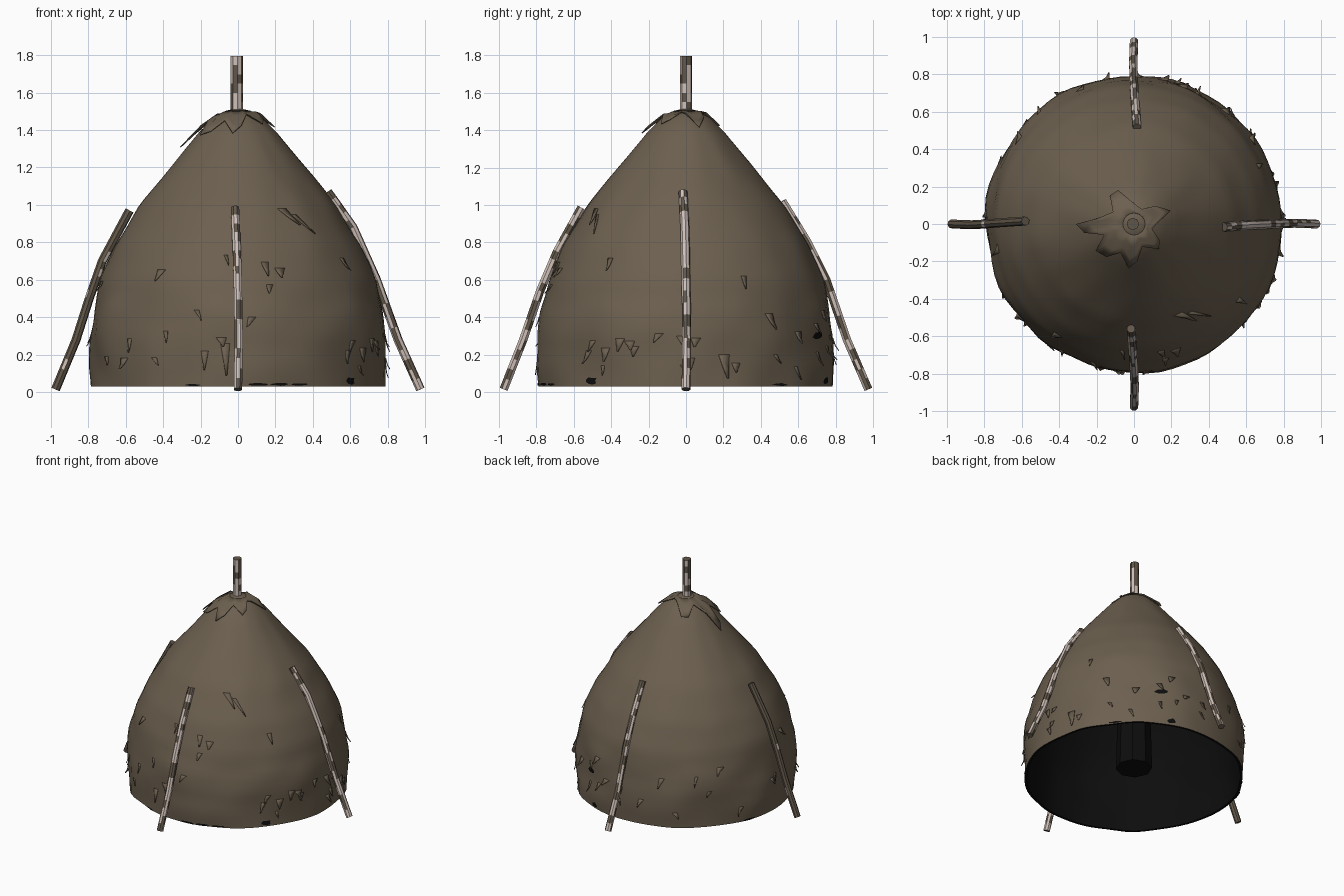
import bpy, bmesh, math, random
from mathutils import Vector, noise

if "Cube" in bpy.data.objects:
    bpy.data.objects.remove(bpy.data.objects["Cube"])

random.seed(4)


def material(name, rgb):
    m = bpy.data.materials.new(name)
    m.diffuse_color = (*rgb, 1)
    m.use_nodes = True
    m.node_tree.nodes["Principled BSDF"].inputs["Base Color"].default_value = m.diffuse_color
    return m


HIDE = material("brown hide", (0.150, 0.116, 0.078))
BARK = material("brown bark", (0.120, 0.094, 0.066))
PALE = material("pale bark", (0.62, 0.52, 0.47))
BLACK = material("black lining", (0.004, 0.004, 0.004))


def finish(name, bm, mats, angle=40):
    bmesh.ops.recalc_face_normals(bm, faces=bm.faces)
    me = bpy.data.meshes.new(name)
    bm.to_mesh(me)
    bm.free()
    for m in mats:
        me.materials.append(m)
    ob = bpy.data.objects.new(name, me)
    bpy.context.collection.objects.link(ob)
    bpy.ops.object.select_all(action='DESELECT')
    bpy.context.view_layer.objects.active = ob
    ob.select_set(True)
    bpy.ops.object.shade_smooth_by_angle(angle=math.radians(angle))
    return ob


# Dome profile as (radius, height), bottom to top
PROFILE = [(0.785, 0.03), (0.79, 0.15), (0.788, 0.3), (0.775, 0.42), (0.735, 0.6), (0.66, 0.78),
           (0.525, 1.0), (0.37, 1.19), (0.21, 1.385), (0.13, 1.465), (0.05, 1.507), (0.012, 1.515)]


def radius_at(z):
    for (r0, z0), (r1, z1) in zip(PROFILE, PROFILE[1:]):
        if z <= z1:
            return r0 + (r1 - r0) * max(0, (z - z0) / (z1 - z0))
    return 0.012


def height_at(r):
    for (r0, z0), (r1, z1) in zip(PROFILE[2:], PROFILE[3:]):
        if r >= r1:
            return z0 + (z1 - z0) * (r0 - r) / (r0 - r1)
    return 1.515


def on_dome(a, z, lift=0.0):
    # Point on the lumpy hide; lumps are stronger near the ground
    c, s = math.cos(a), math.sin(a)
    lump = noise.noise(Vector((c * 3, s * 3, z * 4))) * (0.022 if z < 0.5 else 0.01)
    r = max(0.002, radius_at(z) + lump * min(1, radius_at(z) * 2) + lift)
    return Vector((c * r, s * r, z))


# Hide cover: outer skin and black inner skin joined at the rim
bm = bmesh.new()
SEG = 72
zs = [0.03 + 0.04 * i for i in range(34)] + [1.385, 1.425, 1.465, 1.49, 1.507, 1.515]
path = [(z, 0.0) for z in reversed(zs)] + [(z, -0.018) for z in zs]
rows = [[bm.verts.new(on_dome(2 * math.pi * k / SEG, z, l) - Vector((0, 0, -l * 0.6 if z > 1 else 0)))
         for k in range(SEG)] for z, l in path]
for i in range(len(rows) - 1):
    for k in range(SEG):
        n = (k + 1) % SEG
        f = bm.faces.new((rows[i][k], rows[i][n], rows[i + 1][n], rows[i + 1][k]))
        f.material_index = 1 if i >= len(zs) - 1 else 0
bm.faces.new(rows[0])
bm.faces.new(rows[-1]).material_index = 1
finish("hide_cover", bm, [HIDE, BLACK], 50)

# Torn collar round the top, lower edge given as (degrees, reach)
EDGE = [(0, 0.12), (20, 0.21), (40, 0.15), (62, 0.09), (90, 0.11), (115, 0.2), (130, 0.2),
        (150, 0.13), (172, 0.2), (180, 0.31), (190, 0.27), (200, 0.17), (215, 0.25), (230, 0.23),
        (245, 0.17), (263, 0.24), (275, 0.2), (290, 0.13), (315, 0.19), (328, 0.16), (345, 0.1)]
bm = bmesh.new()
rings = []
for t in (0, 0.35, 0.7, 1):
    ring = []
    for d, reach in EDGE:
        r = 0.06 + (reach - 0.06) * t
        a = math.radians(d)
        ring.append(bm.verts.new((r * math.cos(a), r * math.sin(a),
                                  height_at(r) + 0.004 + 0.028 * t * t * reach / 0.2)))
    rings.append(ring)
for r0, r1 in zip(rings, rings[1:]):
    for k in range(len(EDGE)):
        n = (k + 1) % len(EDGE)
        bm.faces.new((r0[k], r0[n], r1[n], r1[k]))
collar = finish("torn_collar", bm, [HIDE])
collar.modifiers.new("thickness", 'SOLIDIFY').thickness = 0.006

# Torn flaps: small curled tongues, (degrees, height, width, length, lift, lean)
FLAPS = [(-64, 0.98, 0.05, 0.10, 0.03, 0.08), (-58, 0.95, 0.03, 0.12, 0.025, 0.1),
         (-95, 0.26, 0.05, 0.20, 0.02, 0.01), (-103, 0.22, 0.04, 0.12, 0.02, 0.0),
         (15, 0.2, 0.06, 0.15, 0.03, 0.02), (-2, 0.3, 0.05, 0.1, 0.03, 0.04),
         (35, 0.42, 0.05, 0.1, 0.03, 0.03), (25, 0.62, 0.03, 0.08, 0.015, 0.0)]
for _ in range(46):
    low = random.random() < 0.75
    FLAPS.append((random.uniform(0, 360), random.uniform(0.12, 0.32) if low else random.uniform(0.3, 0.75),
                  random.uniform(0.02, 0.06), random.uniform(0.05, 0.09),
                  random.uniform(0.012, 0.04), random.uniform(-0.04, 0.04)))
bm = bmesh.new()
for deg, z, w, length, lift, lean in FLAPS:
    a = math.radians(deg)
    prev = None
    for t in (0, 0.5, 0.85):
        half, zz = w * (1 - t) / 2, max(0.03, z - length * t)
        rad = radius_at(zz)
        pair = [bm.verts.new(on_dome(a + (lean * t + s * half) / rad, zz, 0.002 + lift * t * t))
                for s in (-1, 1)]
        if prev:
            bm.faces.new((prev[0], prev[1], pair[1], pair[0]))
        prev = pair
flaps = finish("torn_flaps", bm, [HIDE])
flaps.modifiers.new("thickness", 'SOLIDIFY').thickness = 0.004

# Holes and frayed gaps shown as thin black plates: (degrees, height, half width, half height)
HOLES = [(65, 0.3, 0.06, 0.022), (-83, 0.04, 0.06, 0.008), (-74, 0.042, 0.05, 0.009),
         (-66, 0.04, 0.06, 0.008), (-40, 0.06, 0.04, 0.02), (-108, 0.037, 0.05, 0.006),
         (70, 0.06, 0.04, 0.02), (40, 0.04, 0.06, 0.008), (160, 0.04, 0.06, 0.008)]
bm = bmesh.new()
for deg, z, hw, hh in HOLES:
    ring = []
    for k in range(9):
        q, j = 2 * math.pi * k / 9, random.uniform(0.6, 1.1)
        zz = max(0.031, z + hh * j * math.sin(q))
        ring.append(bm.verts.new(on_dome(math.radians(deg) + hw * j * math.cos(q) / 0.79, zz, 0.004)))
    mid = bm.verts.new(on_dome(math.radians(deg), z, 0.005))
    for k in range(9):
        bm.faces.new((mid, ring[k], ring[(k + 1) % 9]))
finish("dark_holes", bm, [BLACK])


def log(name, points, radius, sides, bias, steps):
    # Octagonal birch log along a path; pale patches follow a noise rule
    pts = []
    for p, q in zip(points, points[1:]):
        pts += [p.lerp(q, i / steps) for i in range(steps)]
    pts.append(points[-1])
    bm = bmesh.new()
    rings = []
    for i, p in enumerate(pts):
        d = (pts[min(i + 1, len(pts) - 1)] - pts[max(i - 1, 0)]).normalized()
        u = d.cross(Vector((0.3, 1, 0) if abs(d.y) < 0.3 else (1, 0, 0))).normalized()
        v = d.cross(u)
        rings.append([bm.verts.new(p + radius * (u * math.cos(t) + v * math.sin(t)))
                      for t in [2 * math.pi * (k + 0.5) / sides for k in range(sides)]])
    for i in range(len(rings) - 1):
        for k in range(sides):
            n = (k + 1) % sides
            f = bm.faces.new((rings[i][k], rings[i][n], rings[i + 1][n], rings[i + 1][k]))
            c = f.calc_center_median()
            nz = noise.noise(Vector((c.x * 45, c.y * 45, c.z * 12)))
            f.material_index = 1 if nz + bias > 0 else 0
    bm.faces.new(rings[0])
    bm.faces.new(rings[-1])
    finish(name, bm, [BARK, PALE], 30)


# Four leaning props, paths as (outward distance, height)
PROPS = [("front_prop", -90, 0.12, [(0.975, 0.014), (0.87, 0.28), (0.78, 0.54), (0.69, 0.75), (0.56, 0.985)]),
         ("left_prop", 180, -0.4, [(0.975, 0.014), (0.865, 0.28), (0.795, 0.5), (0.725, 0.7), (0.58, 0.97)]),
         ("right_prop", 0, 0.12, [(0.975, 0.014), (0.855, 0.28), (0.74, 0.6), (0.615, 0.88), (0.48, 1.07)]),
         ("back_prop", 90, 0.0, [(0.975, 0.014), (0.86, 0.28), (0.75, 0.6), (0.65, 0.8), (0.515, 1.02)])]
for name, deg, bias, pts in PROPS:
    c, s = math.cos(math.radians(deg)), math.sin(math.radians(deg))
    sway = (0.0, 0.004, 0.0, -0.006, -0.016)
    log(name, [Vector((r * c - w * s, r * s + w * c, z)) for (r, z), w in zip(pts, sway)],
        0.024, 8, bias, 5)

# Centre pole above the top
log("centre_pole", [Vector((-0.006, 0, 1.45)), Vector((-0.006, 0, 1.797))], 0.033, 8, 0.05, 7)

# Dark column hanging inside the dome
bm = bmesh.new()
bmesh.ops.create_cone(bm, cap_ends=True, segments=8, radius1=0.13, radius2=0.10, depth=1.2)
bmesh.ops.translate(bm, verts=bm.verts, vec=(0, 0, 0.7))
finish("inner_column", bm, [BLACK], 30)
